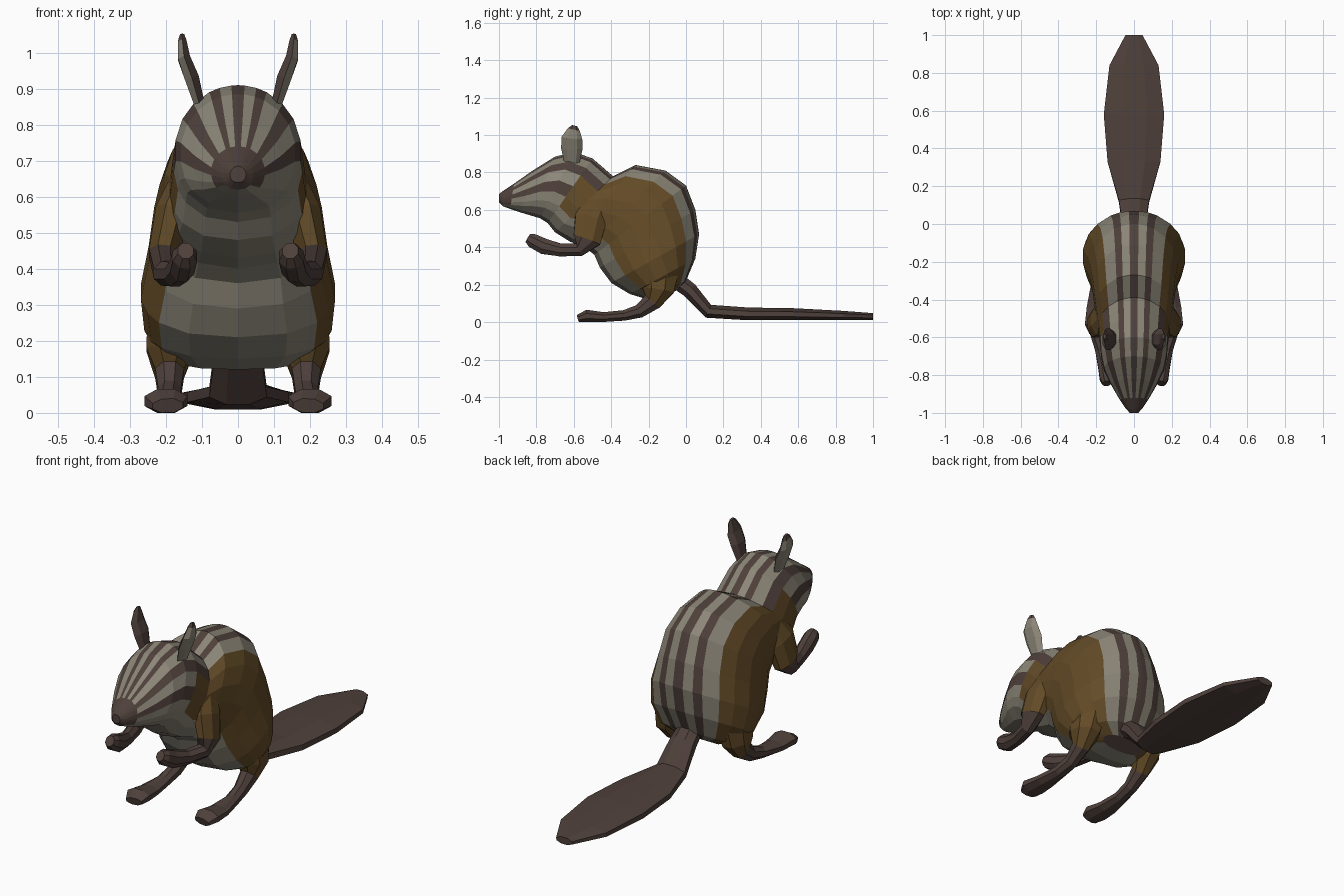
import bpy, bmesh
from math import sin, cos, radians, tau
from mathutils import Vector

if "Cube" in bpy.data.objects:
    bpy.data.objects.remove(bpy.data.objects["Cube"])


def material(name, rgb):
    m = bpy.data.materials.new(name)
    m.diffuse_color = (*rgb, 1)
    m.use_nodes = True
    m.node_tree.nodes["Principled BSDF"].inputs["Base Color"].default_value = m.diffuse_color
    return m


DARK, LIGHT, TAN = 0, 1, 2
MATS = [material("dark_brown", (0.078, 0.052, 0.044)),
        material("warm_grey", (0.262, 0.240, 0.187)),
        material("tawny_brown", (0.125, 0.070, 0.020))]


def loft(name, rings, pick):
    """Skin rings of points; pick(ring, column, normal) gives the colour."""
    bm = bmesh.new()
    vs = [[bm.verts.new(p) for p in r] for r in rings]
    n = len(vs[0])
    made = []
    for i in range(len(vs) - 1):
        for j in range(n):
            k = (j + 1) % n
            made.append((bm.faces.new((vs[i][j], vs[i][k], vs[i + 1][k], vs[i + 1][j])), i, j))
    made.append((bm.faces.new(vs[0]), 0, 0))
    made.append((bm.faces.new(vs[-1]), len(vs) - 2, 0))
    bmesh.ops.recalc_face_normals(bm, faces=bm.faces)
    for f, i, j in made:
        f.normal_update()
        f.material_index = pick(i, j, f.normal)
    me = bpy.data.meshes.new(name)
    bm.to_mesh(me)
    bm.free()
    for m in MATS:
        me.materials.append(m)
    ob = bpy.data.objects.new(name, me)
    bpy.context.collection.objects.link(ob)
    return ob


def tube(name, path, pick, sides=8, s=1):
    """Limb along path of (x, y, z, half width, half height); s=-1 mirrors."""
    pts = [Vector(p[:3]) for p in path]
    rings = []
    for i, p in enumerate(path):
        t = (pts[min(i + 1, len(pts) - 1)] - pts[max(i - 1, 0)]).normalized()
        side = Vector((1, 0, 0))
        side = (side - t * t.x).normalized()
        up = t.cross(side)
        ring = []
        for j in range(sides):
            a = tau * (j + 0.5) / sides
            k = 1 / cos(tau / sides / 2)
            q = pts[i] + side * cos(a) * p[3] * k + up * sin(a) * p[4] * k
            ring.append((q.x * s, q.y, max(q.z, 0)))
        rings.append(ring)
    return loft(name, rings, pick)


# Body and head: back y, z / belly y, z / half width, from rump to nose
BODY = [(-.05, .17, -.12, .13, .12), (0, .22, -.20, .12, .21),
        (.05, .34, -.30, .15, .262), (.07, .47, -.40, .21, .272),
        (.05, .60, -.46, .29, .25), (0, .73, -.49, .36, .235),
        (-.11, .81, -.54, .40, .22), (-.27, .84, -.62, .43, .205),
        (-.39, .78, -.70, .48, .19), (-.50, .875, -.74, .53, .18),
        (-.60, .91, -.78, .555, .175), (-.70, .885, -.83, .57, .16),
        (-.82, .81, -.88, .585, .12), (-.92, .74, -.94, .605, .075),
        (-.98, .70, -.98, .62, .042), (-1.0, .685, -1.0, .64, .022)]
ANGLES = [0, 6, 17, 27, 45, 62, 82, 98, 115, 130, 155, 180]
RING = ANGLES + [360 - a for a in ANGLES[-2:0:-1]]


def body_ring(by, bz, fy, fz, w):
    out = []
    for a in RING:
        c, s = cos(radians(a)), sin(radians(a))
        if c < -.01:  # fuller belly
            c = -abs(c) ** .85
            s = (1 if s > 0 else -1) * abs(s) ** .8 if a != 180 else 0
        out.append((w * s, (by + fy) / 2 + c * (by - fy) / 2, (bz + fz) / 2 + c * (bz - fz) / 2))
    return out


def body_colour(i, j, n):
    j = min(j, len(RING) - 1 - j)
    if i >= 13:                       # nose
        return DARK if i > 13 or j < 9 else LIGHT
    if j < 4:                         # back stripes
        return (DARK, LIGHT, DARK, LIGHT)[j]
    if i < 8:                         # flanks and belly
        return TAN if j < 9 and not (i > 5 and j > 7) else LIGHT
    if i == 8:                        # shoulders
        return TAN if 5 <= j < 8 else (DARK if j == 4 else LIGHT)
    return DARK if j in (4, 6) else LIGHT   # face stripes


loft("body_and_head", [body_ring(*r) for r in BODY], body_colour)

# Tail
tube("tail", [(0, -.06, .23, .055, .045), (0, .02, .17, .065, .042), (0, .12, .058, .08, .037),
              (0, .33, .044, .14, .034), (0, .58, .042, .16, .032),
              (0, .84, .035, .13, .025), (0, 1.0, .03, .045, .018)], lambda i, j, n: DARK)

LEG = [(.17, -.15, .30, .08, .12), (.19, -.15, .17, .065, .085), (.19, -.18, .11, .04, .05),
       (.19, -.25, .058, .032, .036), (.195, -.33, .036, .034, .028),
       (.20, -.44, .027, .05, .026), (.20, -.53, .033, .06, .033), (.195, -.575, .02, .042, .02)]
ARM = [(.14, -.47, .64, .045, .07), (.18, -.51, .55, .05, .085), (.205, -.53, .44, .042, .075),
       (.20, -.57, .388, .034, .036), (.175, -.67, .385, .03, .034), (.155, -.76, .405, .034, .042),
       (.147, -.82, .435, .034, .038), (.145, -.845, .45, .022, .025)]
EAR = [(.105, -.61, .85, .014, .035), (.128, -.61, .93, .02, .05), (.15, -.61, .985, .017, .048),
       (.155, -.60, 1.03, .012, .028), (.155, -.595, 1.05, .006, .012)]

# Paired limbs and ears
for s, tag in ((1, "left"), (-1, "right")):
    tube("hind_leg_" + tag, LEG, lambda i, j, n: TAN if i < 2 else DARK, 8, s)
    tube("front_leg_" + tag, ARM, lambda i, j, n: TAN if i < 2 else DARK, 8, s)
    tube("ear_" + tag, EAR, lambda i, j, n: LIGHT if n.x * s > .5 and i < 3 else DARK, 6, s)
